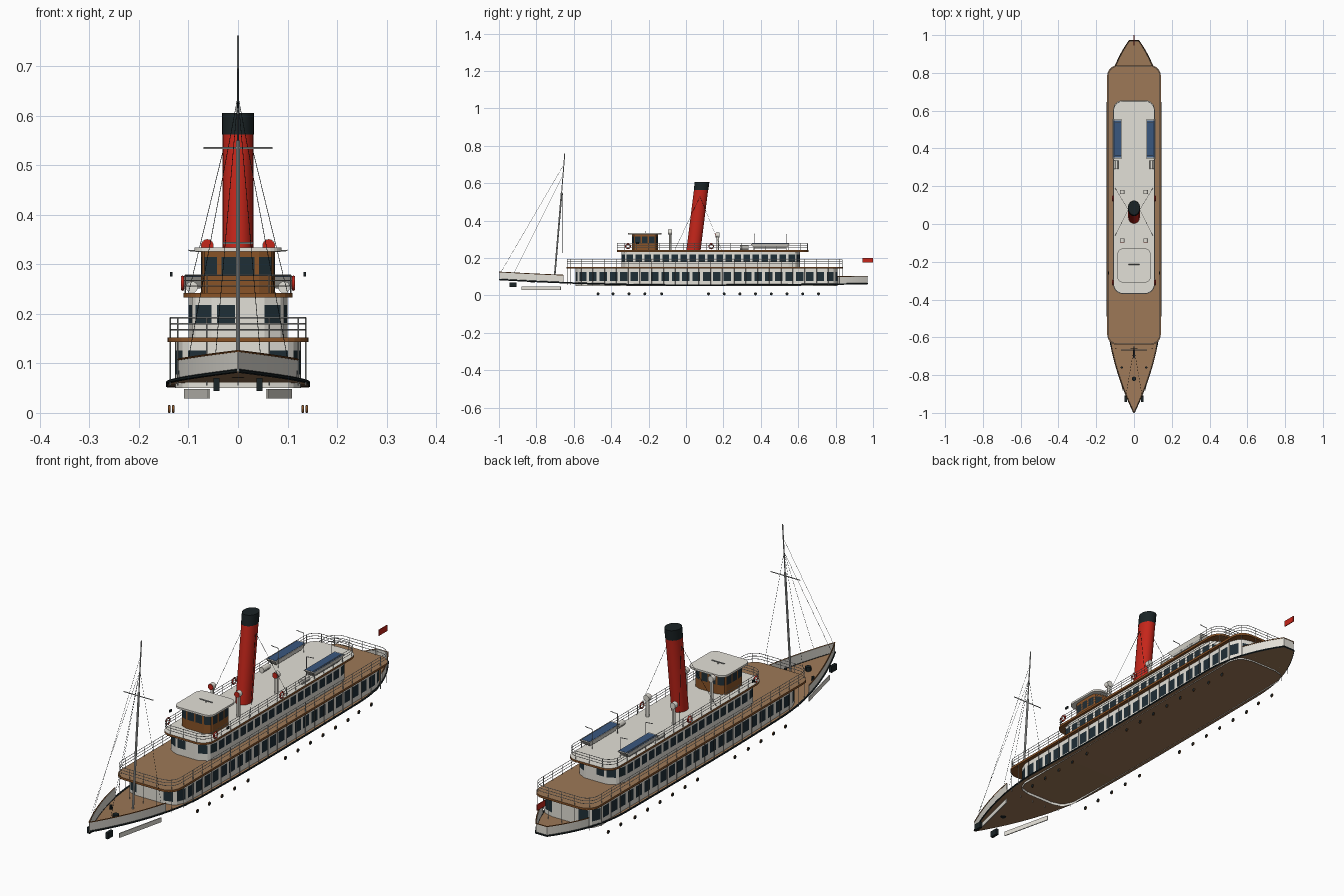
import bpy, bmesh
from math import pi, cos, sin
from mathutils import Vector, Matrix

old = bpy.data.objects.get("Cube")
if old:
    bpy.data.objects.remove(old, do_unlink=True)


def make_material(name, red, green, blue):
    colour = [(c / 255) ** 2.2 for c in (red, green, blue)] + [1]
    material = bpy.data.materials.new(name)
    material.use_nodes = True
    material.diffuse_color = colour
    material.node_tree.nodes["Principled BSDF"].inputs["Base Color"].default_value = colour
    return material


WHITE = make_material("white paint", 226, 223, 214)
DECK = make_material("deck planking", 156, 120, 88)
TRIM = make_material("varnished wood", 136, 84, 44)
RED = make_material("red paint", 196, 42, 32)
BLACK = make_material("black paint", 32, 40, 42)
GLASS = make_material("dark glass", 36, 50, 57)
BLUE = make_material("blue cover", 60, 88, 126)
METAL = make_material("grey metal", 192, 194, 192)


def finish(name, bm, materials, smooth=False):
    bmesh.ops.recalc_face_normals(bm, faces=bm.faces)
    mesh = bpy.data.meshes.new(name)
    bm.to_mesh(mesh)
    bm.free()
    for material in materials:
        mesh.materials.append(material)
    obj = bpy.data.objects.new(name, mesh)
    bpy.context.collection.objects.link(obj)
    if smooth:
        bpy.ops.object.select_all(action='DESELECT')
        obj.select_set(True)
        bpy.context.view_layer.objects.active = obj
        bpy.ops.object.shade_smooth_by_angle()
    return obj


def rounded(half, y0, y1, radius, steps=6):
    """Rounded rectangle, starting at the middle of the aft edge."""
    points = [Vector((0, y1))]
    corners = [(-1, y1 - radius, pi / 2), (-1, y0 + radius, pi),
               (1, y0 + radius, 1.5 * pi), (1, y1 - radius, 2 * pi)]
    for side, cy, start in corners:
        for i in range(steps + 1):
            a = start + i * pi / 2 / steps
            points.append(Vector((side * (half - radius) + radius * cos(a), cy + radius * sin(a))))
    return points


def resample(outline, fractions):
    loop = outline + outline[:1]
    lengths = [(b - a).length for a, b in zip(loop, loop[1:])]
    total, result = sum(lengths), []
    for fraction in fractions:
        left = fraction * total
        for a, b, length in zip(loop, loop[1:], lengths):
            if left <= length:
                break
            left -= length
        result.append(a.lerp(b, min(left / max(length, 1e-9), 1)))
    return result


def slab(name, outline, z0, z1, top, edge):
    bm = bmesh.new()
    face = bm.faces.new([bm.verts.new((p.x, p.y, z0)) for p in outline])
    extruded = bmesh.ops.extrude_face_region(bm, geom=[face])["geom"]
    for v in extruded:
        if isinstance(v, bmesh.types.BMVert):
            v.co.z = z1
    middle = (z0 + z1) / 2
    for f in bm.faces:
        f.material_index = int(min(v.co.z for v in f.verts) < middle)
    return finish(name, bm, [top, edge])


def wall(name, outline, heights, paints, slant=0, is_window=None, cap=False, smooth=False):
    """Stacked bands around an outline; is_window picks the glazed faces."""
    bm = bmesh.new()
    rings = [[bm.verts.new((p.x, p.y + slant * (z - heights[0]), z)) for p in outline] for z in heights]
    count = len(outline)
    for row, (low, high) in enumerate(zip(rings, rings[1:])):
        for i in range(count):
            j = (i + 1) % count
            face = bm.faces.new((low[i], low[j], high[j], high[i]))
            face.material_index = row
            if is_window and row == 1 and not is_window(i, face.calc_center_median()):
                face.material_index = 0
    if cap:
        bm.faces.new(rings[-1]).material_index = len(paints) - 1
    return finish(name, bm, paints, smooth)


def window_wall(name, outline, count, share, heights, paints, is_window):
    fractions = [(i + part) / count for i in range(count) for part in (0.5 - share / 2, 0.5 + share / 2)]
    return wall(name, resample(outline, fractions), heights, paints,
                is_window=lambda i, c: i % 2 == 0 and is_window(c))


def rods(name, pairs, radius, material, sides=5):
    bm = bmesh.new()
    for a, b in pairs:
        a, b = Vector(a), Vector(b)
        turn = (b - a).to_track_quat('Z', 'Y').to_matrix().to_4x4()
        bmesh.ops.create_cone(bm, cap_ends=True, segments=sides, radius1=radius, radius2=radius,
                              depth=(b - a).length, matrix=Matrix.Translation((a + b) / 2) @ turn)
    return finish(name, bm, [material], sides > 8)


def box(name, centre, size, material, turn=0, taper=1):
    bm = bmesh.new()
    bmesh.ops.create_cube(bm, size=1)
    for v in bm.verts:
        if v.co.z < 0:
            v.co.x, v.co.y = v.co.x * taper, v.co.y * (1 + taper) / 2
    bm.transform(Matrix.Translation(centre) @ Matrix.Rotation(turn, 4, 'Z') @ Matrix.Diagonal((*size, 1)))
    return finish(name, bm, [material])


def railing(name, outline, z0, z1, posts, post_bottom):
    loop = resample(outline, [i / posts for i in range(posts)])
    pairs = [((p.x, p.y, post_bottom), (p.x, p.y, z1)) for p in loop]
    for level in (0.4, 0.7, 1):
        z = z0 + (z1 - z0) * level
        pairs += [((*a, z), (*b, z)) for a, b in zip(outline, outline[1:] + outline[:1])]
    rods(name, pairs, 0.0013, METAL, 4)


# Main deck with sheer, rubbing strake and bulwarks
def half_width(y):
    if y < -0.45:
        return 0.142 * (1 - min(1, (-0.45 - y) / 0.55) ** 1.85)
    return 0.142 * (1 - 0.82 * (max(0, y - 0.6) / 0.37) ** 2.2)


def sheer(y):
    return 0.055 + (0.03 if y < 0 else 0.008) * y * y


def stations(start, end, steps):
    return [start + (end - start) * i / steps for i in range(steps + 1)]


deck_ys = stations(-0.998, 0.97, 60)
bm = bmesh.new()
spans = [[bm.verts.new((s * half_width(y), y, sheer(y))) for s in (-1, 1)] for y in deck_ys]
for (a, b), (c, d) in zip(spans, spans[1:]):
    bm.faces.new((a, b, d, c))
main_deck = finish("main_deck", bm, [DECK])
main_deck.modifiers.new("thickness", 'SOLIDIFY').thickness = 0.004

edge = [(half_width(y), y, sheer(y)) for y in deck_ys]
edge = edge + [(-x, y, z) for x, y, z in reversed(edge)]
rods("rubbing_strake", zip(edge, edge[1:]), 0.004, BLACK, 6)


def bulwark(name, ys):
    rim = [(half_width(y), y) for y in ys]
    rim += [(-x, y) for x, y in reversed(rim)]
    bm = bmesh.new()
    low = [bm.verts.new((x, y, sheer(y))) for x, y in rim]
    high = [bm.verts.new((x * 1.01, y, sheer(y) + 0.04)) for x, y in rim]
    for i in range(len(rim) - 1):
        bm.faces.new((low[i], low[i + 1], high[i + 1], high[i]))
    cap = [v.co.copy() for v in high]
    finish(name, bm, [WHITE]).modifiers.new("thickness", 'SOLIDIFY').thickness = 0.003
    rods(name + "_cap", zip(cap, cap[1:]), 0.0022, TRIM)


bulwark("bow_bulwark", stations(-0.655, -0.998, 18))
bulwark("stern_bulwark", stations(0.81, 0.97, 10))

# Saloons, decks and railings
window_wall("main_saloon", rounded(0.127, -0.59, 0.81, 0.06), 58, 0.72, [0.05, 0.078, 0.126, 0.146],
            [WHITE, GLASS, WHITE], lambda c: abs(c.x) > 0.07)
slab("promenade_deck", rounded(0.142, -0.64, 0.84, 0.055), 0.143, 0.152, DECK, TRIM)
railing("promenade_rail", rounded(0.137, -0.635, 0.835, 0.052), 0.152, 0.192, 54, 0.055)
window_wall("upper_saloon", rounded(0.1, -0.345, 0.61, 0.055), 46, 0.76, [0.15, 0.181, 0.218, 0.236],
            [WHITE, GLASS, WHITE], lambda c: not -0.01 < c.x < 0.05)
slab("boat_deck", rounded(0.11, -0.37, 0.655, 0.05), 0.233, 0.242, WHITE, TRIM)
railing("boat_deck_rail", rounded(0.107, -0.367, 0.65, 0.048), 0.242, 0.278, 38, 0.24)

# Wheelhouse
window_wall("wheelhouse", rounded(0.075, -0.29, -0.15, 0.03), 14, 0.76, [0.24, 0.28, 0.315, 0.328],
            [TRIM, GLASS, TRIM], lambda c: True)
slab("wheelhouse_roof", rounded(0.088, -0.31, -0.13, 0.03), 0.326, 0.334, WHITE, WHITE)
rods("roof_bar", [((-0.03, -0.215, 0.343), (0.03, -0.215, 0.343)), ((0, -0.215, 0.33), (0, -0.215, 0.343))],
     0.0025, METAL)

# Raked funnel and its stays
ring = [Vector((0.031 * cos(i * pi / 16), 0.04 + 0.038 * sin(i * pi / 16))) for i in range(32)]
wall("funnel", ring, [0.24, 0.562, 0.606], [RED, BLACK], slant=0.125, cap=True, smooth=True)
collar = [Vector((p.x * 1.03, 0.04 + (p.y - 0.04) * 1.03 + 0.0403)) for p in ring]
wall("funnel_top", collar, [0.562, 0.606], [BLACK], slant=0.125, smooth=True)
rods("funnel_stays", [((s * 0.03, 0.075, 0.53), (s * 0.1, y, 0.242)) for s in (-1, 1) for y in (-0.06, 0.19)],
     0.0007, BLACK, 4)

# Foremast, yard and rigging
rods("foremast", [((0, -0.705, 0.07), (0, -0.665, 0.55))], 0.0045, METAL, 10)
rods("topmast", [((0, -0.665, 0.55), (0, -0.648, 0.762))], 0.0025, METAL, 10)
rods("yard", [((-0.07, -0.667, 0.535), (0.07, -0.667, 0.535))], 0.002, METAL)
rigging = [((0, -0.653, 0.7), (0, -0.99, 0.123))]
for s in (-1, 1):
    rigging += [((0, -0.658, 0.64), (s * 0.045, -0.92, 0.12)),
                ((0, -0.658, 0.64), (s * 0.1, -0.66, 0.11))]
rods("rigging", rigging, 0.0006, BLACK, 4)

# Foredeck fittings and ensign
rods("windlass", [((0, -0.82, 0.07), (0, -0.82, 0.092))], 0.012, BLACK, 12)
rods("bollards", [((s * 0.065, -0.76, 0.07), (s * 0.065, -0.76, 0.09)) for s in (-1, 1)], 0.006, BLACK, 10)
box("ensign", (0, 0.972, 0.187), (0.003, 0.055, 0.025), RED)

# Paired fittings on both sides
port_ys = [-0.47, -0.39, -0.305, -0.22, -0.13] + [0.12 + 0.084 * i for i in range(8)]
for s, side in ((1, "left"), (-1, "right")):
    box(side + "_bow_board", (s * 0.083, -0.775, 0.039), (0.004, 0.216, 0.019), WHITE, s * -0.23)
    box(side + "_anchor", (s * 0.043, -0.925, 0.057), (0.012, 0.035, 0.026), BLACK)
    box(side + "_side_lamp", (s * 0.135, -0.26, 0.28), (0.005, 0.016, 0.009), BLACK)
    ports = [(s * (0.137 if y < 0.6 else 0.129), y, 0.008) for y in port_ys]
    rods(side + "_porthole_rims", [(p, (p[0] + s * 0.003, *p[1:])) for p in ports], 0.008, TRIM, 12)
    rods(side + "_porthole_glass", [((p[0] - s * 0.001, *p[1:]), (p[0] + s * 0.004, *p[1:])) for p in ports],
         0.0068, BLACK, 12)
    # Lifeboat, davits and raft canister
    box(side + "_lifeboat", (s * 0.09, 0.45, 0.263), (0.047, 0.21, 0.024), WHITE, taper=0.6)
    box(side + "_boat_cover", (s * 0.09, 0.45, 0.275), (0.042, 0.196, 0.002), BLUE)
    davits = []
    for y in (0.365, 0.535):
        davits += [((s * 0.066, y, 0.24), (s * 0.066, y, 0.325)), ((s * 0.066, y, 0.325), (s * 0.1, y, 0.328))]
    rods(side + "_davits", davits, 0.0016, METAL)
    rods(side + "_raft_canister", [((s * 0.093, 0.29, 0.254), (s * 0.093, 0.335, 0.254))], 0.012, WHITE, 12)
    # Cowl ventilators
    for place, y, z in (("fore", -0.085, 0.338), ("aft", 0.17, 0.322)):
        x = s * 0.062
        rods(f"{side}_{place}_vent_pipe", [((x, y, 0.24), (x, y, z))], 0.007, WHITE, 12)
        rods(f"{side}_{place}_vent_cowl", [((x, y - 0.01, z), (x, y + 0.009, z))], 0.013, WHITE, 14)
        rods(f"{side}_{place}_vent_mouth", [((x, y - 0.012, z), (x, y - 0.009, z))], 0.012, RED, 14)
    # Lifebuoys hung on the boat deck rail
    for place, y in (("fore", -0.31), ("aft", 0.135)):
        bpy.ops.mesh.primitive_torus_add(location=(s * 0.112, y, 0.262), rotation=(0, pi / 2, 0), major_radius=0.012,
                                         minor_radius=0.0035, major_segments=16, minor_segments=8)
        buoy = bpy.context.object
        buoy.name = f"{side}_{place}_lifebuoy"
        buoy.data.materials.append(RED)
        buoy.data.materials.append(WHITE)
        for f in buoy.data.polygons:
            f.use_smooth = True
            f.material_index = int(abs(abs(f.center.x) - abs(f.center.y)) < 0.004)
